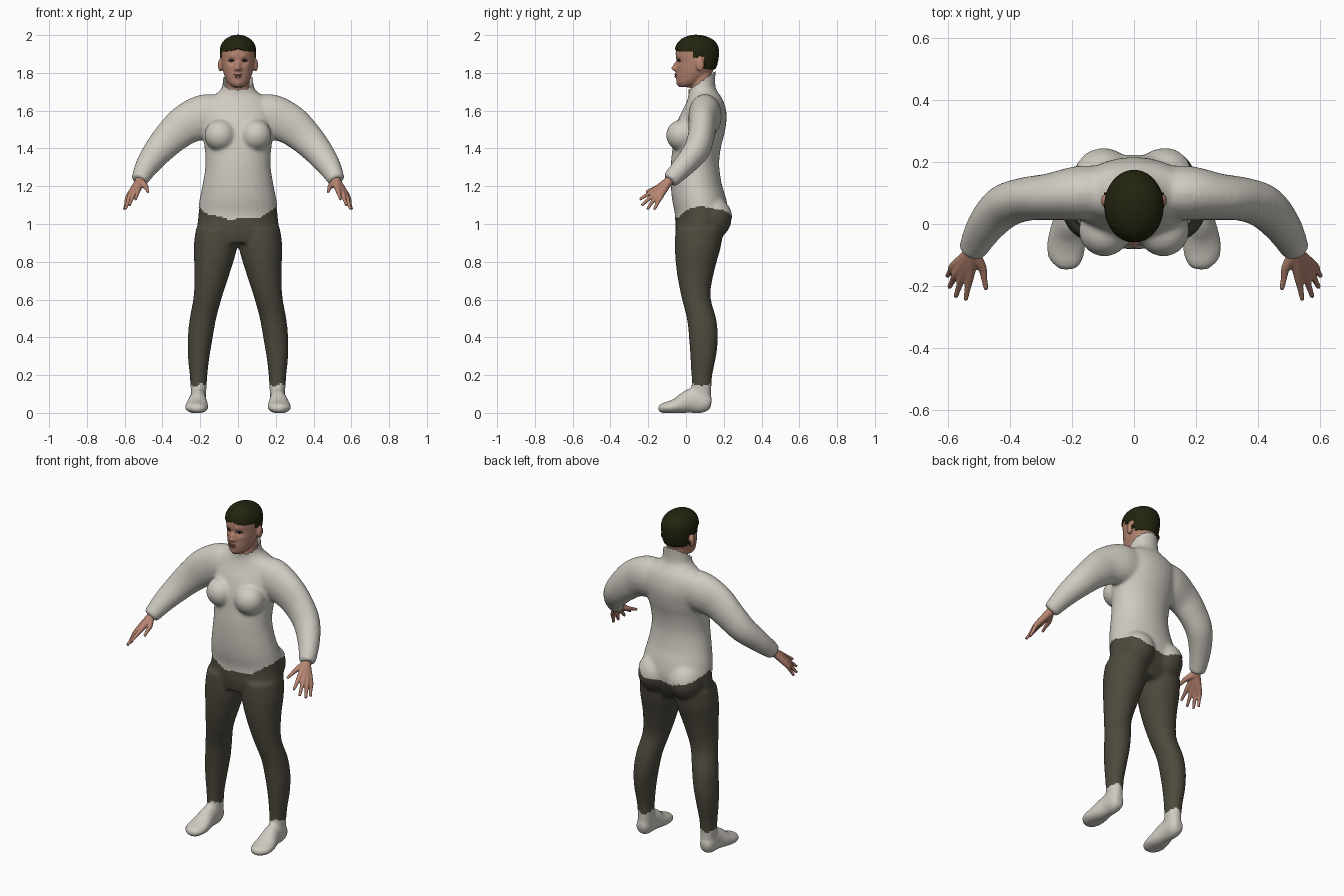
import bpy, bmesh, math
from mathutils import Vector, Matrix
from mathutils.bvhtree import BVHTree

if "Cube" in bpy.data.objects:
    bpy.data.objects.remove(bpy.data.objects["Cube"])


def material(name, rgb):
    m = bpy.data.materials.new(name)
    m.use_nodes = True
    colour = (*rgb, 1)
    m.diffuse_color = colour
    m.node_tree.nodes["Principled BSDF"].inputs["Base Color"].default_value = colour
    return m


KNIT = material("off white knit", (.63, .60, .54))
CLOTH = material("dark olive cloth", (.075, .067, .047))
SKIN = material("skin", (.47, .235, .165))
HAIR = material("dark hair", (.017, .017, .005))
WHITE = material("eye white", (.6, .57, .52))
IRIS = material("dark iris", (.02, .013, .01))
LIP = material("lip", (.3, .12, .09))


def spline(points, steps=5):
    """Smooth resampling of a list of equal-length tuples."""
    out = []
    for i in range(len(points) - 1):
        p = [Vector(points[min(max(j, 0), len(points) - 1)]) for j in range(i - 1, i + 3)]
        for k in range(steps):
            t = k / steps
            a, b, c = p[2] - p[0], 2 * p[0] - 5 * p[1] + 4 * p[2] - p[3], 3 * p[1] - p[0] - 3 * p[2] + p[3]
            out.append(p[1] + (a * t + b * t * t + c * t ** 3) / 2)
    return out + [Vector(points[-1])]


def skin_rings(bm, rings):
    """Bridge closed rings of points and cap both ends."""
    loops = [[bm.verts.new(p) for p in ring] for ring in rings]
    n = len(loops[0])
    for a, b in zip(loops, loops[1:]):
        for i in range(n):
            bm.faces.new((a[i], a[(i + 1) % n], b[(i + 1) % n], b[i]))
    bm.faces.new(loops[0][::-1])
    bm.faces.new(loops[-1])


def angles(n=28):
    return [2 * math.pi * i / n for i in range(n)]


def stack(bm, rows, side=1):
    """Horizontal ovals: height, left and right x, front and back y."""
    rings = []
    for z, x0, x1, y0, y1 in spline(rows):
        rings.append([(side * ((x0 + x1) / 2 + (x1 - x0) / 2 * math.cos(a)),
                       (y0 + y1) / 2 + (y1 - y0) / 2 * math.sin(a), z) for a in angles()])
    skin_rings(bm, rings)


def tube(bm, rows, side=1, ref=(1, 0, 0), steps=5):
    """Oval tube: centre, height radius, width radius."""
    pts = spline(rows, steps)
    rings = []
    for i, p in enumerate(pts):
        c = Vector(p[:3])
        t = Vector(pts[min(i + 1, len(pts) - 1)][:3]) - Vector(pts[max(i - 1, 0)][:3])
        u = t.cross(Vector(ref)).normalized()
        w = t.cross(u).normalized()
        ring = [c + u * p[3] * math.cos(a) + w * p[4] * math.sin(a) for a in angles(16)]
        rings.append([(side * q.x, q.y, q.z) for q in ring])
    skin_rings(bm, rings)


def ball(bm, centre, radii):
    bmesh.ops.create_uvsphere(bm, u_segments=20, v_segments=14, radius=1,
                              matrix=Matrix.Translation(centre) @ Matrix.Diagonal((*radii, 1)))


def fuse(bm, voxel, rounds):
    """Merge overlapping volumes into one smooth surface."""
    bmesh.ops.recalc_face_normals(bm, faces=bm.faces)
    mesh = bpy.data.meshes.new("volume")
    bm.to_mesh(mesh)
    ob = bpy.data.objects.new("volume", mesh)
    bpy.context.collection.objects.link(ob)
    mod = ob.modifiers.new("fuse", 'REMESH')
    mod.mode = 'VOXEL'
    mod.voxel_size = voxel
    result = bmesh.new()
    result.from_mesh(ob.evaluated_get(bpy.context.evaluated_depsgraph_get()).to_mesh())
    bpy.data.objects.remove(ob)
    for _ in range(rounds):
        bmesh.ops.smooth_vert(result, verts=result.verts, factor=.5,
                              use_axis_x=True, use_axis_y=True, use_axis_z=True)
    result.normal_update()
    return result


def part(name, source, mat, keep=None, push=0):
    """Object from the kept faces, pushed out along the normals."""
    bm = source.copy()
    bm.normal_update()
    for v in bm.verts:
        v.co += v.normal * push
        v.co.z = max(v.co.z, 0)
    if keep:
        drop = [f for f in bm.faces if not keep(f.calc_center_median())]
        bmesh.ops.delete(bm, geom=drop, context='FACES')
    mesh = bpy.data.meshes.new(name)
    bm.to_mesh(mesh)
    mesh.materials.append(mat)
    mesh.shade_smooth()
    ob = bpy.data.objects.new(name, mesh)
    bpy.context.collection.objects.link(ob)
    return ob


# Body volume: torso, arms, legs, feet
body = bmesh.new()
torso = [(.9, .16, -.05, .16), (.97, .212, -.058, .2), (1.05, .21, -.055, .22), (1.13, .2, -.07, .21),
         (1.21, .184, -.077, .186), (1.31, .169, -.077, .172), (1.4, .173, -.068, .18),
         (1.48, .185, -.058, .2), (1.56, .19, -.035, .212), (1.62, .185, -.005, .205),
         (1.66, .16, .012, .19), (1.69, .11, .018, .17), (1.73, .08, .016, .152), (1.84, .075, .01, .155)]
stack(body, [(z, -w, w, f, b) for z, w, f, b in torso])
leg = [(.98, .01, .222, -.055, .2), (.88, .004, .235, -.06, .185), (.75, .04, .231, -.05, .15),
       (.62, .082, .235, -.026, .13), (.5, .115, .256, .004, .16), (.4, .133, .266, .015, .17),
       (.3, .15, .266, .022, .16), (.2, .162, .256, .028, .14), (.13, .165, .252, .03, .135),
       (.05, .17, .25, .03, .135)]
arm = [(.08, .1, 1.58, .095, .08), (.17, .1, 1.57, .115, .085), (.27, .088, 1.53, .105, .072),
       (.35, .08, 1.465, .09, .067), (.42, .055, 1.39, .076, .066), (.48, -.01, 1.31, .06, .055),
       (.522, -.085, 1.232, .042, .042)]
foot = [(.212, .135, .05, .03, .03), (.212, .1, .055, .058, .044), (.212, .03, .064, .068, .046),
        (.217, -.04, .04, .046, .062), (.218, -.09, .029, .034, .065), (.211, -.125, .025, .028, .05),
        (.207, -.148, .023, .016, .028)]
for s in (1, -1):
    stack(body, leg, s)
    tube(body, arm, s, ref=(0, 1, 0))
    tube(body, foot, s)
    ball(body, (s * .095, -.022, 1.47), (.08, .08, .08))
    ball(body, (s * .1, .14, 1.03), (.1, .103, .11))
body = fuse(body, .009, 8)


# Clothes split from the body by wavy hem lines
def hem(c):
    return 1.028 + .065 * (min(abs(c.x), .21) / .21) ** 3 + .006 * math.sin(45 * c.x)


def ankle(c):
    return .148 + .008 * math.sin(90 * c.x)


part("sweater", body, KNIT, lambda c: hem(c) < c.z < 1.7 + .7 * c.y, .004)
part("trousers", body, CLOTH, lambda c: ankle(c) < c.z < hem(c) + .03)
part("socks", body, KNIT, lambda c: c.z <= ankle(c) + .012, -.001)

# Hands: palm and fingers fan out from the wrist
fingers = [((.49, -.14, 1.2), (.476, -.212, 1.17)), ((.53, -.17, 1.178), (.543, -.245, 1.13)),
           ((.552, -.165, 1.163), (.575, -.235, 1.098)), ((.57, -.155, 1.152), (.596, -.205, 1.078)),
           ((.58, -.135, 1.145), (.602, -.168, 1.076))]
for s, label in ((1, "left"), (-1, "right")):
    hand = bmesh.new()
    for knuckle, tip in fingers:
        middle = [(a + b) / 2 for a, b in zip(knuckle, tip)]
        tube(hand, [(.51, -.06, 1.25, .026, .026), (.52, -.09, 1.228, .024, .024), (*knuckle, .015, .015),
                    (*middle, .0105, .0105), (*tip, .008, .008)], s)
    part(label + "_hand", fuse(hand, .004, 4), SKIN)

# Head and neck
head = bmesh.new()
skull = [(1.724, .028, -.034, .03), (1.745, .053, -.046, .07), (1.78, .07, -.051, .115),
         (1.82, .082, -.051, .15), (1.86, .088, -.05, .164), (1.9, .0905, -.055, .169),
         (1.94, .087, -.05, .165), (1.97, .068, -.028, .142), (1.988, .04, .004, .105), (1.996, .012, .035, .07)]
neck = [(1.62, .06, .03, .14), (1.72, .06, .026, .14), (1.82, .062, .026, .138)]
for rows in (skull, neck):
    stack(head, [(z, -w, w, f, b) for z, w, f, b in rows])
for s in (1, -1):
    ball(head, (s * .093, .075, 1.842), (.013, .022, .036))
head = fuse(head, .005, 4)

# Sculpt facial relief: centre x, height, spread, push along y
relief = [(0, 1.824, .013, -.027), (0, 1.845, .012, -.014), (.014, 1.82, .009, -.009), (.035, 1.862, .015, .009),
          (.03, 1.886, .014, -.004), (0, 1.787, .017, -.008), (0, 1.74, .016, -.005), (.05, 1.835, .016, -.003)]
for v in head.verts:
    if v.co.y < .02:
        for x, z, spread, push in relief:
            for cx in {x, -x}:
                v.co.y += push * math.exp(-((v.co.x - cx) ** 2 + (v.co.z - z) ** 2) / spread ** 2)
part("head", head, SKIN)


# Short hair cap with sideburns and nape
def hairline(c):
    if c.y < .035:
        return 1.915 + .012 * math.exp(-(c.x / .03) ** 2)
    if c.y < .06:
        return 1.88
    return 1.888 if c.y < .1 else 1.82


hair = part("hair", head, HAIR, lambda c: c.z > hairline(c), .006)
shell = hair.modifiers.new("thickness", 'SOLIDIFY')
shell.thickness = .009
shell.offset = -1

# Eyes and lips set on the face surface
tree = BVHTree.FromBMesh(head)


def on_face(x, z):
    return tree.ray_cast(Vector((x, -1, z)), Vector((0, 1, 0)))[0]


def bead(name, x, z, radii, mat, depth=0):
    bm = bmesh.new()
    ball(bm, on_face(x, z) + Vector((0, depth, 0)), radii)
    part(name, bm, mat)


for s, label in ((1, "left"), (-1, "right")):
    bead(label + "_eye", s * .036, 1.862, (.0135, .009, .006), WHITE, .004)
    bead(label + "_iris", s * .035, 1.862, (.006, .004, .0055), IRIS, -.003)
    lash = bmesh.new()
    tube(lash, [(*(on_face(s * x, z) - Vector((0, .002, 0))), .0025, .0025)
                for x, z in ((.02, 1.864), (.035, 1.87), (.051, 1.864))], ref=(0, 1, 0))
    bmesh.ops.recalc_face_normals(lash, faces=lash.faces)
    part(label + "_lash", lash, IRIS)
bead("upper_lip", 0, 1.791, (.023, .006, .0045), LIP, .003)
bead("lower_lip", 0, 1.781, (.02, .006, .0055), LIP, .003)
